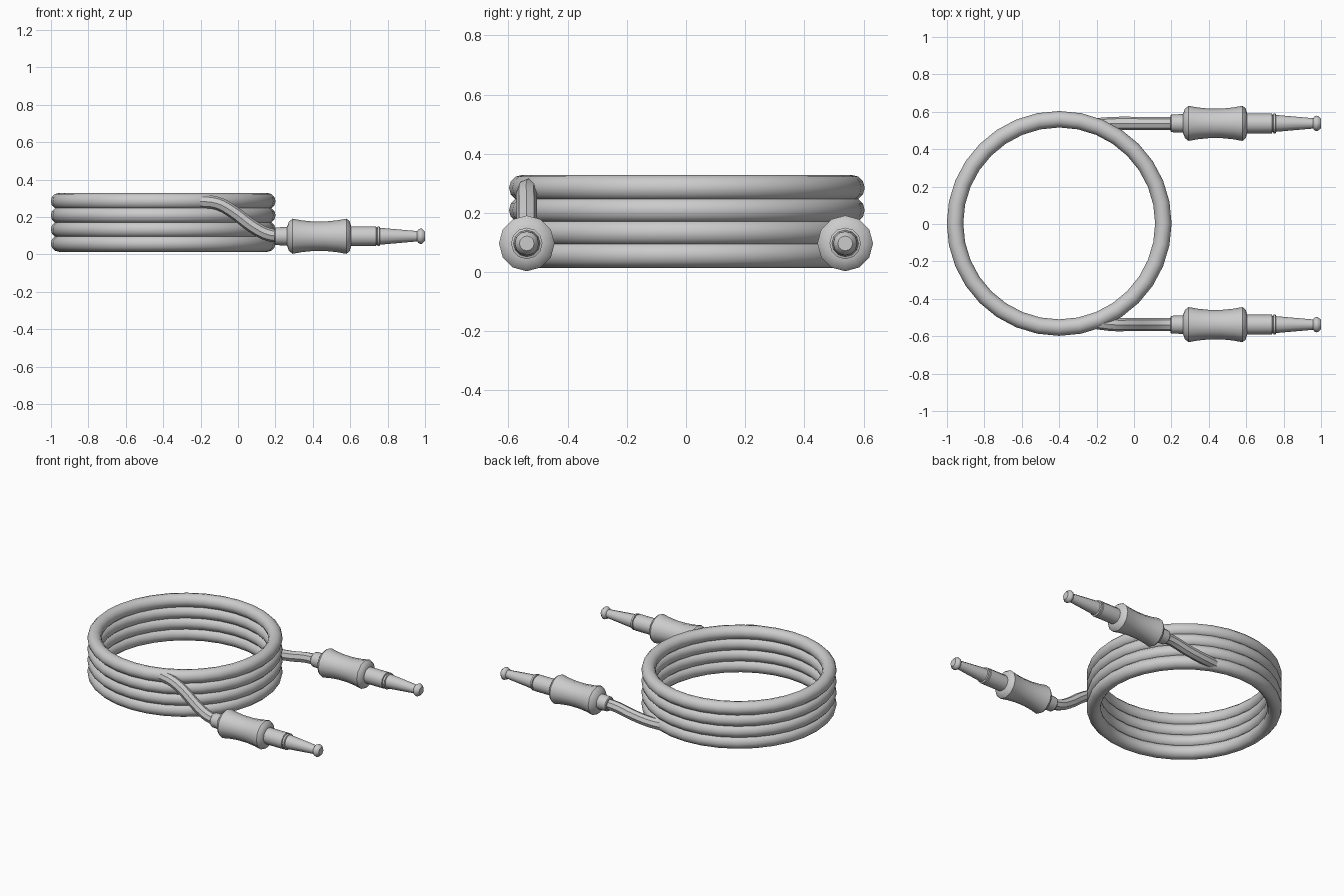
import bpy, bmesh, math

if "Cube" in bpy.data.objects:
    bpy.data.objects.remove(bpy.data.objects["Cube"])

AXIS_Y, AXIS_Z = 0.538, 0.097


def smooth(obj, angle=40):
    bpy.ops.object.select_all(action='DESELECT')
    obj.select_set(True)
    bpy.context.view_layer.objects.active = obj
    bpy.ops.object.shade_smooth_by_angle(angle=math.radians(angle))


def lathe_x(name, profile, y, z, sides=12):
    """Closed solid turned around the x axis from (x, radius) points."""
    bm = bmesh.new()
    rings = []
    for x, r in profile:
        rings.append([bm.verts.new((x, y + r * math.cos(2 * math.pi * i / sides),
                                    z + r * math.sin(2 * math.pi * i / sides)))
                      for i in range(sides)])
    for a, b in zip(rings, rings[1:]):
        for i in range(sides):
            j = (i + 1) % sides
            bm.faces.new((a[i], a[j], b[j], b[i]))
    bm.faces.new(rings[0])
    bm.faces.new(rings[-1])
    bmesh.ops.recalc_face_normals(bm, faces=bm.faces)
    mesh = bpy.data.meshes.new(name)
    bm.to_mesh(mesh)
    bm.free()
    obj = bpy.data.objects.new(name, mesh)
    bpy.context.collection.objects.link(obj)
    smooth(obj)


def cable(name, points, radius=0.035):
    """Round capped tube through the given points."""
    curve = bpy.data.curves.new(name, 'CURVE')
    curve.dimensions = '3D'
    curve.bevel_depth = radius
    curve.bevel_resolution = 2
    curve.resolution_u = 4
    curve.use_fill_caps = True
    spline = curve.splines.new('BEZIER')
    spline.bezier_points.add(len(points) - 1)
    for bp, co in zip(spline.bezier_points, points):
        bp.co = co
        bp.handle_left_type = bp.handle_right_type = 'AUTO'
    obj = bpy.data.objects.new(name, curve)
    bpy.context.collection.objects.link(obj)
    bpy.ops.object.select_all(action='DESELECT')
    obj.select_set(True)
    bpy.context.view_layer.objects.active = obj
    bpy.ops.object.convert(target='MESH')
    smooth(bpy.context.object)


# Stacked loops of the cable coil
for i in range(4):
    bpy.ops.mesh.primitive_torus_add(location=(-0.4, 0.003, 0.058 + 0.0755 * i),
                                     major_radius=0.557, minor_radius=0.044,
                                     major_segments=32, minor_segments=12)
    loop = bpy.context.object
    loop.name = f"coil_loop_{i + 1}"
    smooth(loop)

# Plug parts: strain relief with waisted grip, then barrel, collar, shaft and tip
grip = [(0.195, 0.042), (0.2, 0.047), (0.262, 0.05), (0.272, 0.078), (0.292, 0.094),
        (0.34, 0.085), (0.40, 0.079), (0.47, 0.079), (0.53, 0.085), (0.58, 0.094),
        (0.597, 0.08), (0.605, 0.053)]
barrel = [(0.595, 0.053), (0.738, 0.053), (0.74, 0.046), (0.744, 0.046), (0.746, 0.053),
          (0.757, 0.053), (0.76, 0.045), (0.965, 0.027)]
tip = [(0.957, 0.026), (0.964, 0.036), (0.975, 0.041), (0.984, 0.040), (1.0, 0.025)]
for side, y in (("front", -AXIS_Y), ("back", AXIS_Y)):
    lathe_x(f"{side}_plug_grip", grip, y, AXIS_Z)
    lathe_x(f"{side}_plug_barrel", barrel, y, AXIS_Z)
    lathe_x(f"{side}_plug_tip", tip, y, AXIS_Z)

# Front lead drops from the top loop, back lead leaves the bottom loop
cable("front_lead", [(-0.22, -0.525, 0.284), (-0.11, -AXIS_Y, 0.273), (-0.03, -AXIS_Y, 0.23),
                     (0.08, -AXIS_Y, 0.148), (0.16, -AXIS_Y, 0.107), (0.24, -AXIS_Y, AXIS_Z)])
cable("back_lead", [(-0.22, 0.53, 0.056), (-0.10, AXIS_Y, 0.058), (0.03, AXIS_Y, 0.072),
                    (0.14, AXIS_Y, 0.092), (0.24, AXIS_Y, AXIS_Z)])
